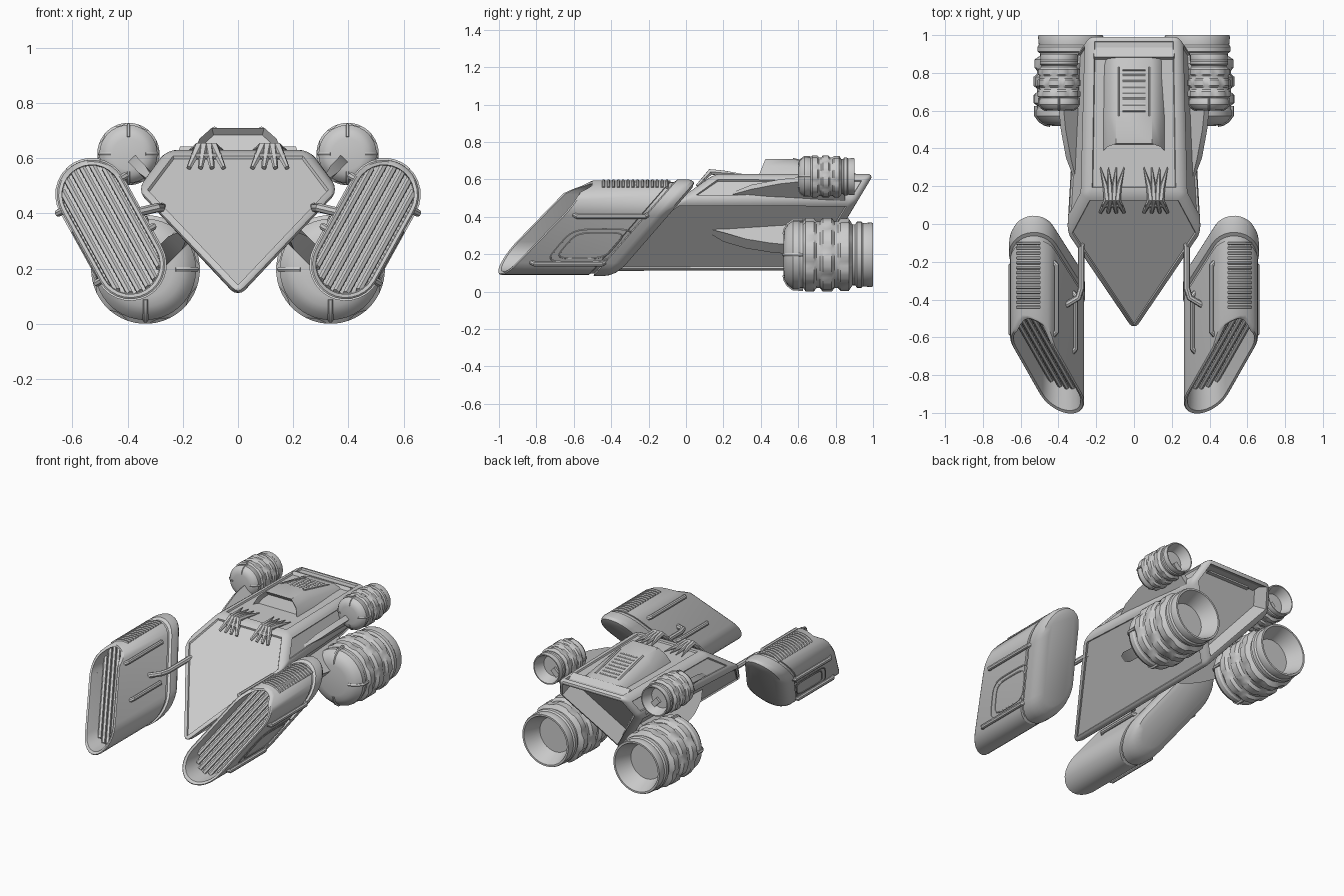
import bpy, bmesh, math
from mathutils import Vector as V

if "Cube" in bpy.data.objects:
    bpy.data.objects.remove(bpy.data.objects["Cube"])


def make(name, bm, mirror=True):
    bmesh.ops.recalc_face_normals(bm, faces=bm.faces[:])
    me = bpy.data.meshes.new(name)
    bm.to_mesh(me)
    bm.free()
    ob = bpy.data.objects.new(name, me)
    bpy.context.collection.objects.link(ob)
    if mirror:
        ob.modifiers.new("mirror", 'MIRROR').use_clip = False
    return ob


def loft(bm, rings):
    rows = [[bm.verts.new(p) for p in r] for r in rings]
    n = len(rows[0])
    for a, b in zip(rows, rows[1:]):
        for i in range(n):
            bm.faces.new((a[i], a[(i + 1) % n], b[(i + 1) % n], b[i]))
    bm.faces.new(rows[0][::-1])
    bm.faces.new(rows[-1])


def tubes(name, paths, depth, radii=None, cyclic=False, res=2):
    cu = bpy.data.curves.new(name, 'CURVE')
    cu.dimensions = '3D'
    cu.bevel_depth, cu.bevel_resolution, cu.use_fill_caps = depth, res, True
    for path in paths:
        sp = cu.splines.new('POLY')
        sp.points.add(len(path) - 1)
        sp.use_cyclic_u = cyclic
        for i, p in enumerate(path):
            sp.points[i].co = (*p, 1)
            sp.points[i].radius = radii[i] if radii else 1
    tmp = bpy.data.objects.new(name + "_tmp", cu)
    me = bpy.data.meshes.new_from_object(tmp)
    bm = bmesh.new()
    bm.from_mesh(me)
    bpy.data.objects.remove(tmp)
    bpy.data.meshes.remove(me)
    return make(name, bm)


# Hull: pentagon section with raked ends, rounded edges and recessed panels
sec = [(-.26, .63), (.26, .63), (.37, .485), (0, .095), (-.37, .485)]
bm = bmesh.new()
loft(bm, [[(x, -.6 + (z - .095) * 1.41, z) for x, z in sec],
          [(x * (.95 if z > .6 else .83), .69 + (z - .105) * .6, z) for x, z in sec]])
bmesh.ops.recalc_face_normals(bm, faces=bm.faces[:])
bmesh.ops.bevel(bm, geom=bm.edges[:], offset=.038, segments=4, profile=.5, affect='EDGES')
bm.normal_update()
for f in [f for f in bm.faces if f.calc_area() > .03]:
    rear = f.normal.y > .5
    bmesh.ops.inset_individual(bm, faces=[f], thickness=.018 if rear else .006,
                               depth=-.11 if rear else -.01)
make("hull", bm, False)

# Canopy: arched wedge with recessed visor
arch = lambda y, dy, h, w: [(x * w, y + dy * t, .61 + h * t) for x, t in (
    (-.165, 0), (.165, 0), (.14, .6), (.095, 1), (-.095, 1), (-.14, .6))]
bm = bmesh.new()
loft(bm, [arch(.385, .04, .1, 1), arch(.57, 0, .1, 1), arch(.89, 0, .025, .97)])
bmesh.ops.recalc_face_normals(bm, faces=bm.faces[:])
bm.normal_update()
front = min(bm.faces, key=lambda f: f.normal.y)
bmesh.ops.inset_individual(bm, faces=[front], thickness=.018, depth=-.03)
make("canopy", bm, False)

# Roof hatch slats and side rails
roof = lambda y: .706 - max(0, y - .57) * .234
tubes("hatch_slats", [[(-.06, y, roof(y)), (.06, y, roof(y))]
                      for y in [.6 + .031 * i for i in range(8)]], .008)
tubes("hatch_rails", [[(.085, .57, .706), (.085, .83, roof(.83))]], .009)

# Claw grips over the front edge of the roof
claws = []
for k in range(4):
    d = (k - 1.5) * .03
    claws.append([(.115 + d * 1.4, .3, .627), (.115 + d * .8, .2, .635),
                  (.115 + d * .6, .13, .64), (.115 + d * 1.4, .06, .565)])
tubes("roof_claws", claws, .018, radii=[.15, .8, 1, .5], res=1)
tubes("claw_base", [[(.06, .1, .607), (.17, .1, .607)]], .012)

# Engines: turned profile (t, radius, tooth phase) with padded bands
prof = [(0, .5, 0), (.015, .68, 0), (.05, .82, 0), (.11, .93, 0), (.17, .93, 0), (.19, .9, 0),
        (.22, .9, 0), (.25, 1, 1), (.34, 1, 1), (.37, .91, 0), (.41, .91, 0), (.44, 1, 2),
        (.54, 1, 2), (.57, .91, 0), (.61, .91, 0), (.64, .98, 1), (.73, .98, 1), (.77, .83, 0),
        (.8, .83, 0), (.82, .9, 0), (.87, .9, 0), (.89, .86, 0), (.98, .88, 0), (1, .86, 0),
        (1, .8, 0), (.78, .58, 0)]


def engine(name, cx, cz, R, y0, length):
    bm = bmesh.new()
    rings = []
    for t, r, tooth in prof:
        ring = []
        for i in range(48):
            a = math.tau * (i + .5) / 48
            low = tooth and (i + 3 * tooth) % 6 < 2
            q = R * r * (.95 if low else 1)
            ring.append((cx + q * math.cos(a), y0 + length * t, cz + q * math.sin(a)))
        rings.append(ring)
    loft(bm, rings)
    make(name, bm)
    straps = []
    for k in range(4):
        c, s = math.cos(k * math.pi / 2), math.sin(k * math.pi / 2)
        straps.append([(cx + c * R * r, y0 + length * t, cz + s * R * r)
                       for r, t in ((.55, .01), (.68, .02), (.82, .055), (.93, .115), (.93, .22))])
    tubes(name + "_straps", straps, R * .055, res=1)


engine("lower_engine", .335, .197, .197, .52, .48)
engine("upper_engine", .397, .615, .113, .6, .3)


# Pylons: curved-edge plates from hull to engine
def pylon(name, root, d, thick, outline):
    d = V((d[0], 0, d[1])).normalized()
    n = V((-d.z, 0, d.x)) * thick / 2
    pts = [V((root[0], y, root[1])) + d * s for y, s in outline]
    bm = bmesh.new()
    loft(bm, [[p + n * (.3 if i == 0 else 1) for i, p in enumerate(pts)],
              [p - n * (.3 if i == 0 else 1) for i, p in enumerate(pts)]])
    make(name, bm)


pylon("lower_pylon", (.2, .32), (1, -1), .07,
      [(.1, -.02), (.2, .04), (.32, .09), (.45, .12), (.6, .14), (.8, .14), (.75, -.08), (.4, -.06)])
pylon("upper_pylon", (.32, .53), (.08, .085), .035,
      [(.22, -.02), (.35, .04), (.5, .08), (.64, .1), (.85, .1), (.85, -.06), (.5, -.05)])

# Forward pods: tilted stadium section, mouth raked up and outward, tail raked up
A, B = V((.39, .215)), V((.53, .468))
U = (B - A).normalized()
N = V((U.y, -U.x))          # outward across the pod
tail = lambda p: -1 + (p.y - .09) * .87
mouth = lambda p: -1.012 + .75 * (p.y - .1) + .4 * (p.x - .33)


def stadium(r, dy, plane, n=14):
    pts = []
    for c, start in ((B, -math.pi / 2), (A, math.pi / 2)):
        for i in range(n + 1):
            a = start + math.pi * i / n
            p = c + U * (r * math.cos(a)) - N * (r * math.sin(a))
            notch = .06 * min(1, max(0, (p.y - .53) / .04)) if dy < .02 else 0
            pts.append((p.x, plane(p) + dy + notch, p.y))
    return pts


bm = bmesh.new()
loft(bm, [stadium(r, dy, mouth) for r, dy in ((.105, .15), (.108, .006), (.12, 0), (.126, .008))] +
     [stadium(r, dy, tail) for r, dy in (
         (.126, .48), (.119, .485), (.119, .505), (.132, .512), (.132, .565),
         (.128, .59), (.115, .615), (.085, .63))])
make("pod", bm)

# Intake slats inside the pod mouth
slats = []
for k in range(6):
    d = (k - 2.5) * .035
    e = math.sqrt(.106 ** 2 - d * d)
    slats.append([(p.x, mouth(p) + .125, p.y) for p in (A + N * d - U * e, B + N * d + U * e)])
tubes("intake_slats", slats, .013, res=1)

# Cooling ribs along the top of the pod
ribs = []
for k in range(14):
    y = -.44 + k * .026
    ribs.append([(B.x + .126 * math.cos(a), y, B.y + .126 * math.sin(a))
                 for a in [math.radians(45 + 10 * j) for j in range(7)]])
tubes("pod_ribs", ribs, .008, res=1)

# Handrails on both flat sides of the pod
rails = []
for s, c, y0, y1 in ((1, B, -.6, -.2), (1, A, -.83, -.43),
                     (-1, B, -.59, -.2), (-1, A + U * .08, -.68, -.36)):
    i, o = c + N * s * .115, c + N * s * .138
    rails.append([(i.x, y0, i.y), (o.x, y0 + .02, o.y), (o.x, y1 - .02, o.y), (i.x, y1, i.y)])
tubes("pod_rails", rails, .014)

# Rounded double panel outline on the outer side of the pod
frames = []
M = (A + B) / 2 - U * .04 + N * .126
sq = lambda v: math.copysign(abs(v) ** .45, v)
for k in (1, .78):
    loop = []
    for j in range(32):
        a = math.tau * j / 32
        u, w = .1 * k * sq(math.sin(a)), .17 * k * sq(math.cos(a))
        p = M + U * u
        loop.append((p.x, -.51 + w + u * .75, p.y))
    frames.append(loop)
tubes("pod_panel_frames", frames, .004, cyclic=True, res=1)

# Struts holding the pods to the hull
tubes("pod_strut", [[(.25, -.04, .42), (.28, -.12, .42), (.28, -.34, .42),
                     (.295, -.39, .42), (.38, -.44, .4)]], .017)

# Smooth shading with crisp edges
bpy.ops.object.select_all(action='DESELECT')
for ob in bpy.context.collection.objects:
    ob.select_set(True)
    bpy.context.view_layer.objects.active = ob
bpy.ops.object.shade_smooth_by_angle(angle=math.radians(30))
